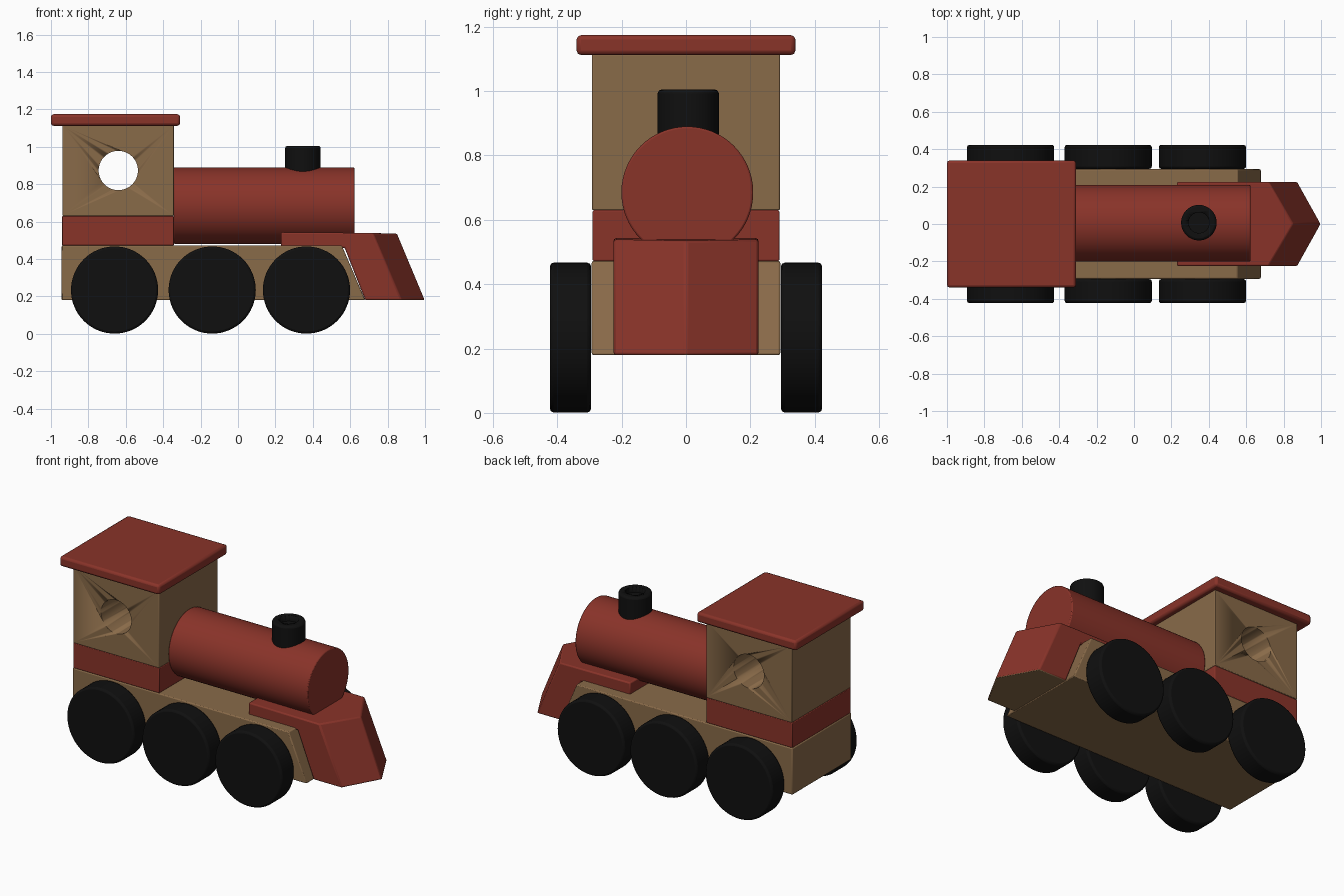
import bpy, bmesh, math
from mathutils import Matrix

if "Cube" in bpy.data.objects:
    bpy.data.objects.remove(bpy.data.objects["Cube"])


def material(name, rgb):
    m = bpy.data.materials.new(name)
    m.diffuse_color = (*rgb, 1)
    m.use_nodes = True
    m.node_tree.nodes["Principled BSDF"].inputs["Base Color"].default_value = m.diffuse_color
    return m


WOOD = material("brown wood", (0.25, 0.145, 0.066))
RED = material("red paint", (0.25, 0.033, 0.022))
BLACK = material("black paint", (0.005, 0.005, 0.005))


def finish(bm, name, mats, bevel=0.0, segs=2, smooth=True):
    bmesh.ops.recalc_face_normals(bm, faces=bm.faces)
    me = bpy.data.meshes.new(name)
    bm.to_mesh(me)
    bm.free()
    ob = bpy.data.objects.new(name, me)
    bpy.context.collection.objects.link(ob)
    for m in mats:
        me.materials.append(m)
    if bevel:
        b = ob.modifiers.new("bevel", 'BEVEL')
        b.width, b.segments, b.limit_method = bevel, segs, 'ANGLE'
        b.angle_limit = math.radians(40)
    if smooth:
        bpy.ops.object.select_all(action='DESELECT')
        ob.select_set(True)
        bpy.context.view_layer.objects.active = ob
        bpy.ops.object.shade_smooth_by_angle(angle=math.radians(30))
    return ob


def box(name, x0, x1, hy, z0, z1, mat, bevel):
    bm = bmesh.new()
    bmesh.ops.create_cube(bm, size=1, matrix=Matrix.Translation(((x0 + x1) / 2, 0, (z0 + z1) / 2))
                          @ Matrix.Diagonal((x1 - x0, 2 * hy, z1 - z0, 1)))
    return finish(bm, name, [mat], bevel)


def cylinder(name, centre, r, depth, axis, mat, bevel=0.0, segs=64):
    rot = {'X': Matrix.Rotation(math.pi / 2, 4, 'Y'),
           'Y': Matrix.Rotation(math.pi / 2, 4, 'X'), 'Z': Matrix()}[axis]
    bm = bmesh.new()
    bmesh.ops.create_cone(bm, cap_ends=True, segments=segs, radius1=r, radius2=r, depth=depth,
                          matrix=Matrix.Translation(centre) @ rot)
    return finish(bm, name, [mat], bevel)


def cut(ob, cutter):
    m = ob.modifiers.new("cut", 'BOOLEAN')
    m.object, m.solver = cutter, 'EXACT'
    cutter.hide_render = True
    cutter.hide_set(True)


def extruded(bm, profile, hy):
    a = [bm.verts.new((x, -hy, z)) for x, z in profile]
    b = [bm.verts.new((x, hy, z)) for x, z in profile]
    bm.faces.new(a)
    bm.faces.new(b)
    for i in range(len(a)):
        j = (i + 1) % len(a)
        bm.faces.new((a[i], a[j], b[j], b[i]))


# chassis with sloping nose
bm = bmesh.new()
extruded(bm, [(-0.943, 0.18), (0.68, 0.18), (0.555, 0.472), (-0.943, 0.472)], 0.293)
finish(bm, "chassis", [WOOD], 0.006)

# cab: red base, wooden body with a round window bored through, roof
box("cab_base", -0.94, -0.343, 0.29, 0.472, 0.63, RED, 0.004)
cab = box("cab_body", -0.938, -0.343, 0.292, 0.63, 1.115, WOOD, 0.004)
cut(cab, cylinder("window_cutter", (-0.64, 0, 0.873), 0.105, 1, 'Y', WOOD))
box("roof", -1.0, -0.31, 0.34, 1.112, 1.174, RED, 0.014)

# boiler and hollow chimney
cylinder("boiler", (0.14, 0.004, 0.685), 0.205, 0.965, 'X', RED, 0.006)
chimney = cylinder("chimney", (0.347, 0.007, 0.92), 0.095, 0.17, 'Z', BLACK, 0.012)
cut(chimney, cylinder("chimney_cutter", (0.347, 0.007, 1.0), 0.055, 0.06, 'Z', BLACK))

# pointed cowcatcher: plan outlines at the top and bottom, joined by flat faces
bm = bmesh.new()
hy = 0.225
extruded(bm, [(0.23, 0.46), (0.57, 0.46), (0.68, 0.18), (0.875, 0.18), (0.72, 0.539), (0.23, 0.543)], hy)
front = [e for e in bm.edges if abs(e.verts[0].co.y - e.verts[1].co.y) > 0.1
         and (e.verts[0].co.x > 0.7)]
# split the front face down the middle and pull its centre line forward
bmesh.ops.subdivide_edges(bm, edges=front, cuts=1)
mid = [v for v in bm.verts if abs(v.co.y) < 0.01]
if not any(e.other_vert(mid[0]) is mid[1] for e in mid[0].link_edges):
    bmesh.ops.connect_verts(bm, verts=mid)
for v in mid:
    v.co.x += 0.132 if v.co.z > 0.4 else 0.125
    if v.co.z > 0.4:
        v.co.z -= 0.004
bm.normal_update()
bmesh.ops.recalc_face_normals(bm, faces=bm.faces)
for f in bm.faces:
    f.material_index = 1 if f.calc_center_median().z < 0.19 else 0  # bare wood underneath
finish(bm, "cowcatcher", [RED, WOOD], 0.008)

# six wheels
for i, x in enumerate((-0.66, -0.138, 0.366)):
    for side, s in (("near", -1), ("far", 1)):
        cylinder(f"wheel_{side}_{i + 1}", (x, s * 0.359, 0.234), 0.233, 0.128, 'Y', BLACK, 0.012)
